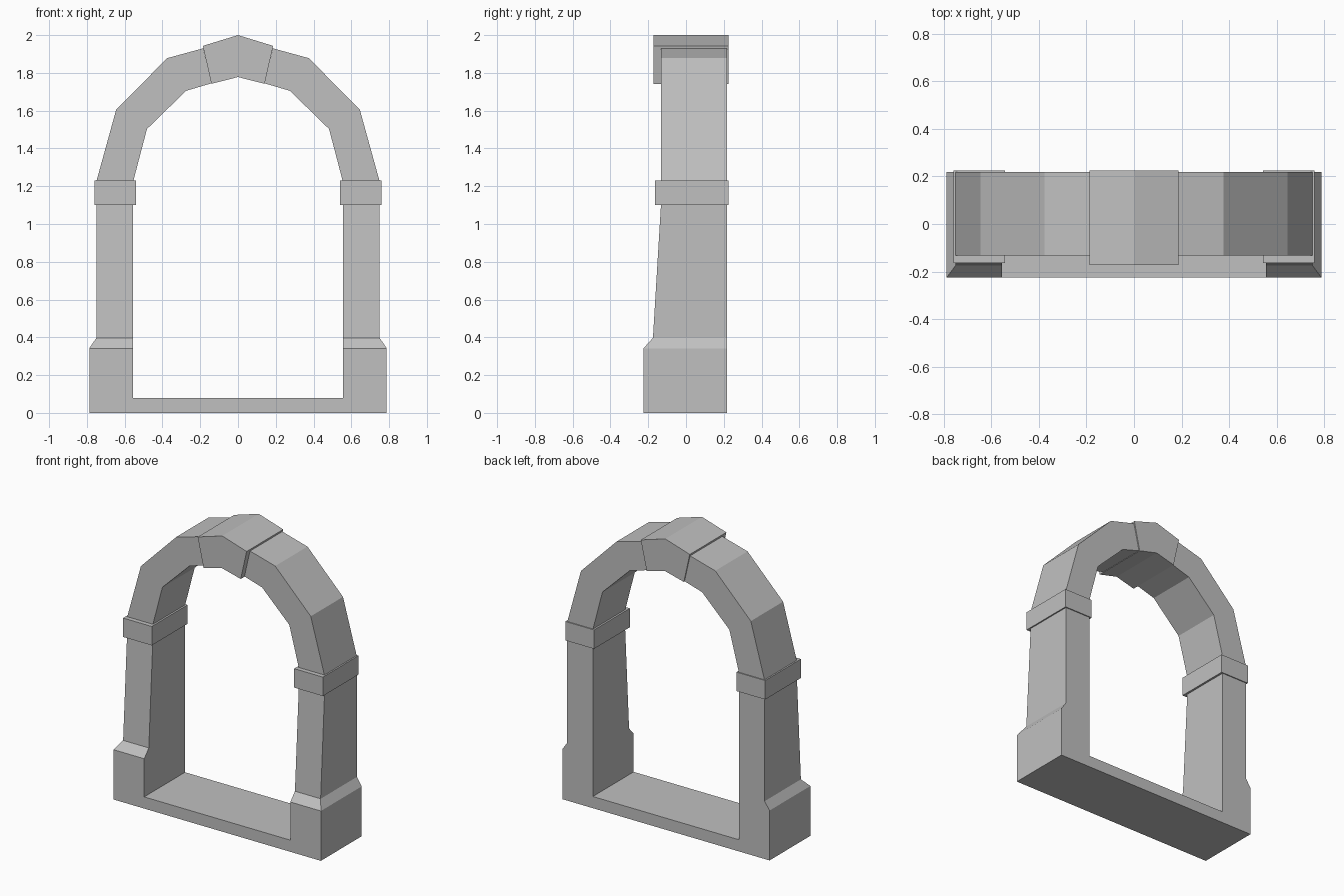
import bpy
import bmesh

cube = bpy.data.objects.get("Cube")
if cube:
    bpy.data.objects.remove(cube, do_unlink=True)

stone = bpy.data.materials.new("grey stone")
stone.use_nodes = True
colour = (0.53, 0.53, 0.53, 1)
stone.diffuse_color = colour
stone.node_tree.nodes["Principled BSDF"].inputs["Base Color"].default_value = colour

BACK = 0.218      # shared rear plane
INNER = 0.555     # half width of the opening


def loft(name, rings, mirrored=False):
    """Skin a stack of matching point rings and cap both ends."""
    bm = bmesh.new()
    loops = [[bm.verts.new(p) for p in ring] for ring in rings]
    for a, b in zip(loops, loops[1:]):
        for i in range(len(a)):
            j = (i + 1) % len(a)
            bm.faces.new((a[i], a[j], b[j], b[i]))
    bm.faces.new(loops[0])
    bm.faces.new(loops[-1])
    bmesh.ops.recalc_face_normals(bm, faces=bm.faces)
    mesh = bpy.data.meshes.new(name)
    bm.to_mesh(mesh)
    bm.free()
    mesh.materials.append(stone)
    obj = bpy.data.objects.new(name, mesh)
    bpy.context.collection.objects.link(obj)
    if mirrored:
        mod = obj.modifiers.new("mirror", 'MIRROR')
        mod.use_mirror_merge = False
    return obj


def rect(x0, x1, y0, y1, z):
    return [(x0, y0, z), (x1, y0, z), (x1, y1, z), (x0, y1, z)]


# Threshold between the piers
loft("sill", [rect(-INNER, INNER, -0.225, BACK, z) for z in (0, 0.08)])

# Plinth, chamfer and tapering shaft: outer x, front y, height
sections = [(0.787, -0.225, 0), (0.787, -0.225, 0.342),
            (0.75, -0.175, 0.397), (0.75, -0.132, 1.11)]
loft("piers", [rect(INNER, x, y, BACK, z) for x, y, z in sections], True)

# Projecting capital blocks
loft("capitals", [rect(0.541, 0.759, -0.163, 0.225, z) for z in (1.1, 1.23)], True)

# Faceted arch halves, paired outer and inner points
outer = [(0.75, 1.225), (0.645, 1.605), (0.375, 1.878), (0.184, 1.93)]
inner = [(INNER, 1.225), (0.482, 1.503), (0.275, 1.705), (0.14, 1.745)]
loft("arch_halves", [
    [(ox, -0.132, oz), (ox, BACK, oz), (ix, BACK, iz), (ix, -0.132, iz)]
    for (ox, oz), (ix, iz) in zip(outer, inner)], True)

# Keystone, standing proud of the arch
wedge = [(0, 2), (0.186, 1.943), (0.141, 1.742), (0, 1.778),
         (-0.141, 1.742), (-0.186, 1.943)]
loft("keystone", [[(x, y, z) for x, z in wedge] for y in (-0.172, 0.225)])
